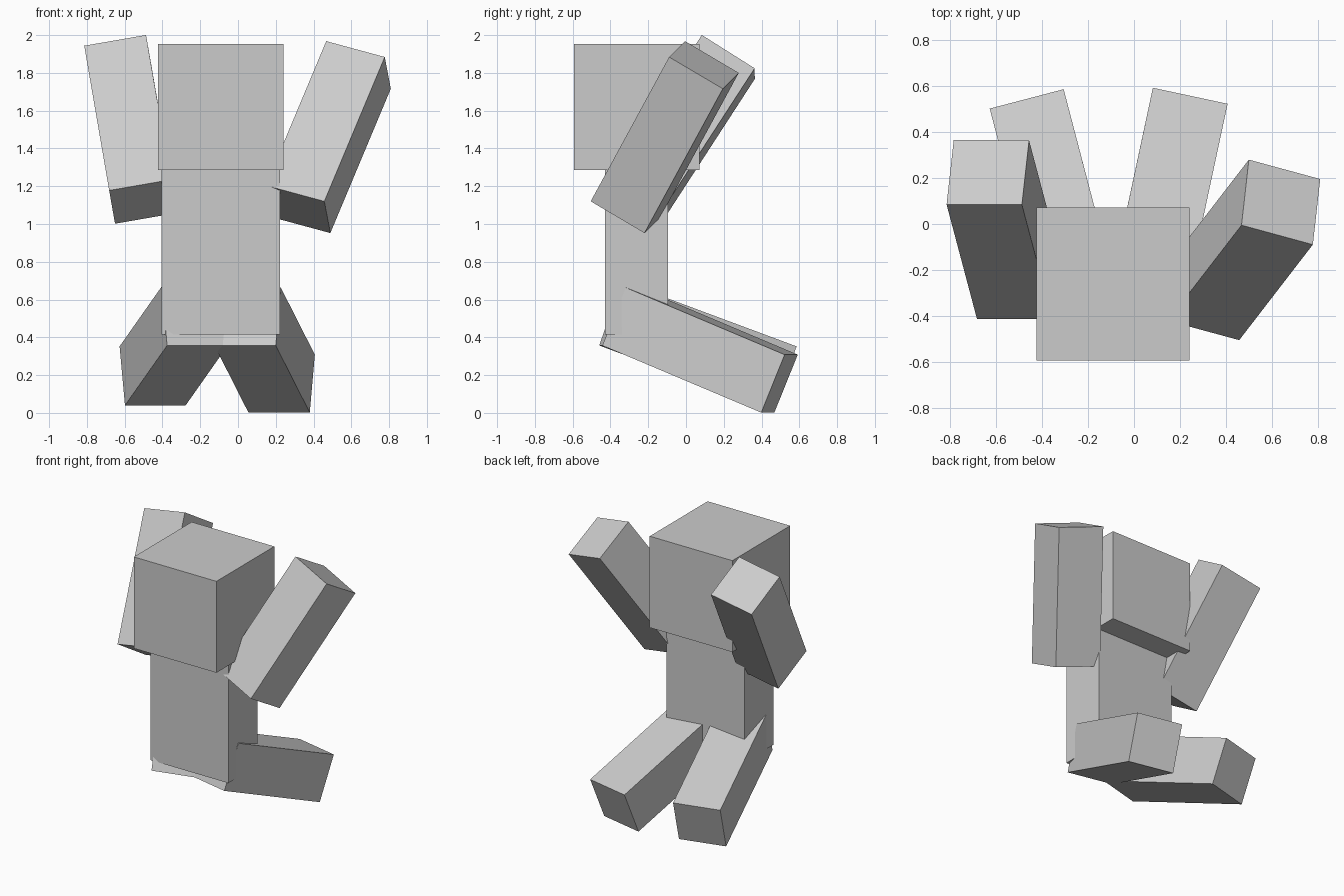
import bpy
from mathutils import Matrix, Vector

if "Cube" in bpy.data.objects:
    bpy.data.objects.remove(bpy.data.objects["Cube"])

LIMB = 0.332  # square section of arms and legs


def block(name, centre, size, rot=Matrix.Identity(3)):
    bpy.ops.mesh.primitive_cube_add(size=1)
    ob = bpy.context.object
    ob.name = ob.data.name = name
    ob.matrix_world = Matrix.LocRotScale(Vector(centre), rot.to_quaternion(), Vector(size))
    return ob


def limb(name, tip, root, side):
    """Square bar from root to tip; side is the direction of one cross axis."""
    tip, root = Vector(tip), Vector(root)
    z = (tip - root).normalized()
    x = Vector(side)
    x = (x - z * x.dot(z)).normalized()
    rot = Matrix((x, z.cross(x), z)).transposed()
    return block(name, (tip + root) / 2, (LIMB, LIMB, (tip - root).length), rot)


# Head and torso
block("head", (-0.091, -0.261, 1.619), (0.666, 0.666, 0.666))
block("torso", (-0.091, -0.262, 0.850), (0.626, 0.334, 0.872))

# Raised arms
limb("arm_right_side", (0.638, 0.095, 1.842), (0.318, -0.320, 1.078), (0.310, -0.085, -0.085))
limb("arm_left_side", (-0.635, 0.224, 1.884), (-0.503, -0.273, 1.118), (0.324, 0, 0.057))

# Legs swung backwards
limb("leg_right_side", (0.231, 0.495, 0.155), (0.051, -0.346, 0.510), (0.321, -0.069, 0))
limb("leg_left_side", (-0.452, 0.489, 0.196), (-0.229, -0.363, 0.513), (0.317, 0.083, 0))
